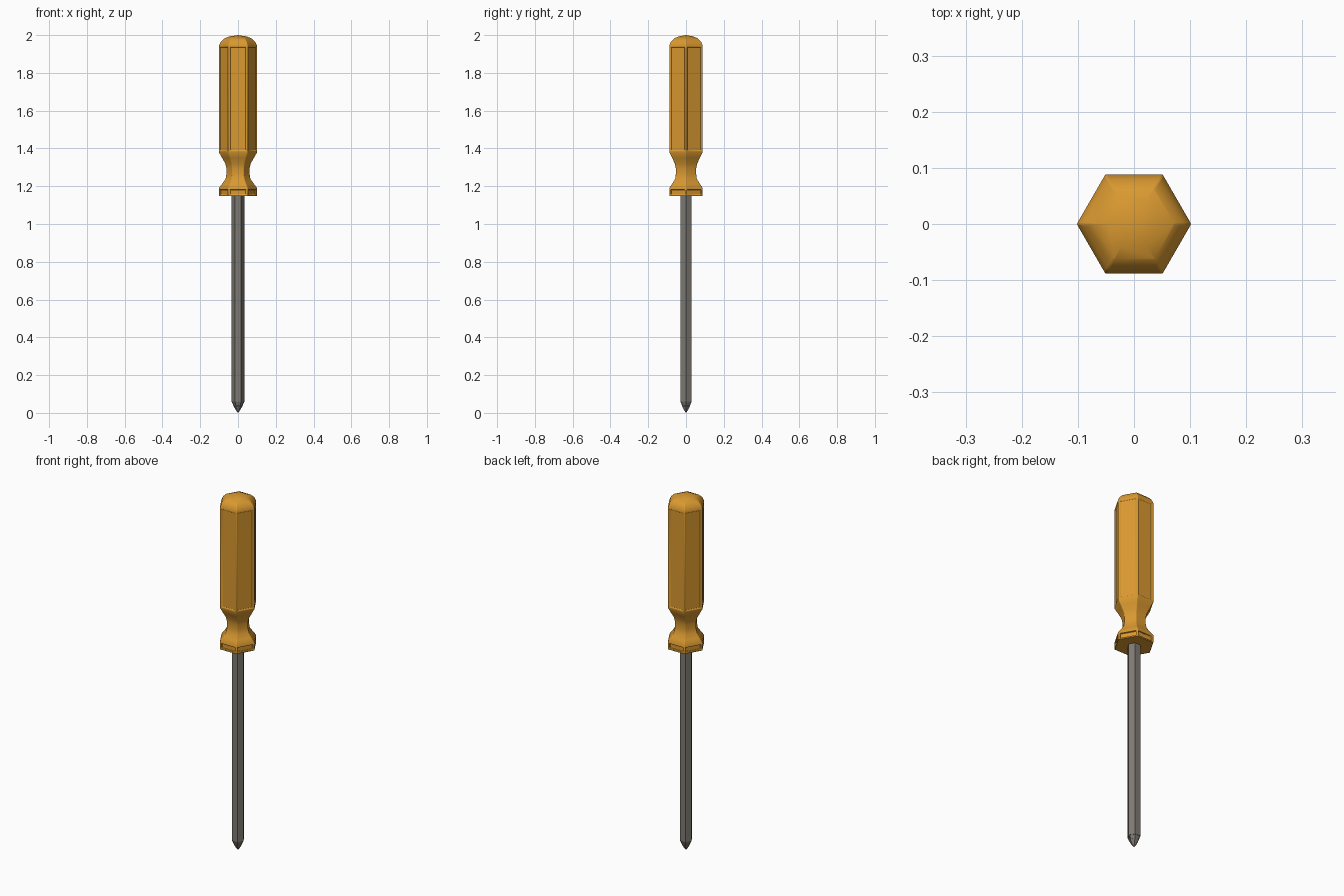
import bpy, bmesh, math

if "Cube" in bpy.data.objects:
    bpy.data.objects.remove(bpy.data.objects["Cube"])


def material(name, rgb):
    m = bpy.data.materials.new(name)
    m.diffuse_color = (*rgb, 1)
    m.use_nodes = True
    m.node_tree.nodes["Principled BSDF"].inputs["Base Color"].default_value = m.diffuse_color
    return m


def hex_loft(name, profile, mat, insets=(), bevel=0.0, angle=30):
    """Loft six-sided rings (z, corner radius); insets = (band, border, depth)."""
    bm = bmesh.new()
    rings = []
    for z, r in profile:
        if r == 0:
            rings.append([bm.verts.new((0, 0, z))])
        else:
            rings.append([bm.verts.new((r * math.cos(i * math.pi / 3),
                                        r * math.sin(i * math.pi / 3), z)) for i in range(6)])
    bands = []
    for a, b in zip(rings, rings[1:]):
        faces = []
        for i in range(6):
            j = (i + 1) % 6
            if len(a) == 1:
                vs = (a[0], b[j], b[i])
            elif len(b) == 1:
                vs = (a[i], a[j], b[0])
            else:
                vs = (a[i], a[j], b[j], b[i])
            faces.append(bm.faces.new(vs))
        bands.append(faces)
    if len(rings[0]) > 1:
        bm.faces.new(rings[0][::-1])
    if len(rings[-1]) > 1:
        bm.faces.new(rings[-1])
    bmesh.ops.recalc_face_normals(bm, faces=bm.faces[:])
    for band, border, depth in insets:
        bmesh.ops.inset_individual(bm, faces=bands[band], thickness=border, depth=0)
        bmesh.ops.inset_individual(bm, faces=bands[band], thickness=0.001, depth=-depth)
    me = bpy.data.meshes.new(name)
    bm.to_mesh(me)
    bm.free()
    me.materials.append(mat)
    ob = bpy.data.objects.new(name, me)
    bpy.context.collection.objects.link(ob)
    if bevel:
        mod = ob.modifiers.new("soft_edges", 'BEVEL')
        mod.width = bevel
        mod.segments = 2
        mod.limit_method = 'ANGLE'
        mod.angle_limit = math.radians(40)
    bpy.ops.object.select_all(action='DESELECT')
    ob.select_set(True)
    bpy.context.view_layer.objects.active = ob
    bpy.ops.object.shade_smooth_by_angle(angle=math.radians(angle))
    return ob


orange = material("amber_plastic", (0.70, 0.32, 0.03))
steel = material("grey_steel", (0.21, 0.195, 0.17))

# Handle: collar with slots, waisted neck, panelled grip, domed end
handle_profile = [(1.147, 0.102), (1.19, 0.102), (1.215, 0.083), (1.24, 0.066), (1.265, 0.062),
                  (1.295, 0.062), (1.32, 0.068), (1.35, 0.085), (1.38, 0.102), (1.945, 0.102),
                  (1.965, 0.092), (1.982, 0.073), (1.993, 0.045), (2.0, 0)]
hex_loft("handle", handle_profile, orange,
         insets=[(0, 0.012, 0.008), (8, 0.012, 0.005)], bevel=0.0025, angle=35)

# Shaft and pointed tip
hex_loft("shaft", [(0.06, 0.034), (1.16, 0.034)], steel)
hex_loft("tip", [(0.0, 0), (0.014, 0.011), (0.035, 0.023), (0.06, 0.034)], steel,
         insets=[(2, 0.003, 0.002)])
